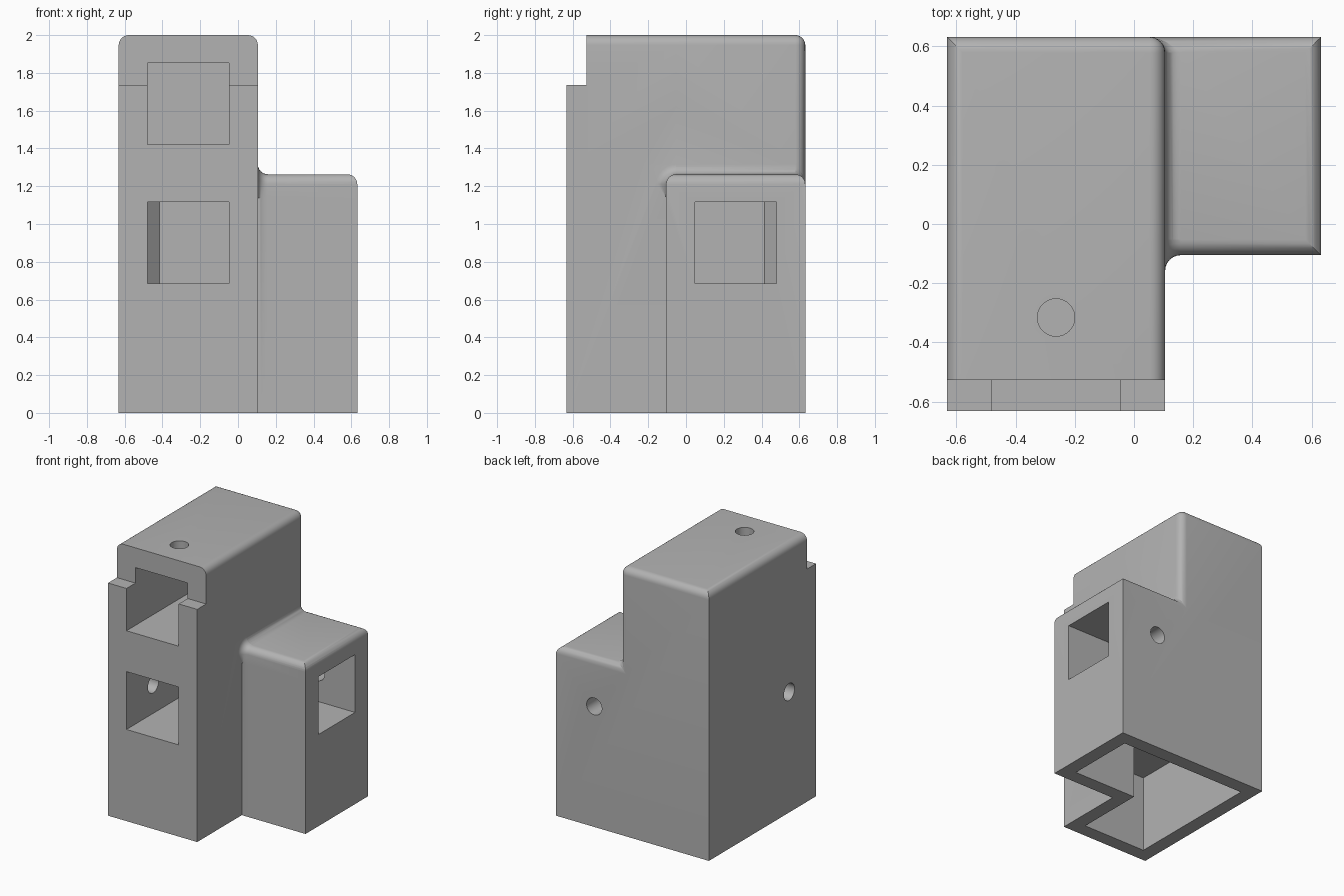
import bpy, bmesh, math
from mathutils import Matrix, Vector

old = bpy.data.objects.get("Cube")
if old:
    bpy.data.objects.remove(old, do_unlink=True)

U = 2 / 19            # module: the wall thickness
R = U / 2             # edge rounding
H = 6 * U             # half width and half depth
TOWER_X = U           # right-hand wall of the tower
BLOCK_Y = -U          # front wall of the side block
BLOCK_Z = 12 * U
SEG = 6

grey = bpy.data.materials.new("plain grey")
grey.use_nodes = True
colour = (0.45, 0.45, 0.45, 1)
grey.diffuse_color = colour
grey.node_tree.nodes["Principled BSDF"].inputs["Base Color"].default_value = colour


def make_object(name, bm):
    bmesh.ops.recalc_face_normals(bm, faces=bm.faces)
    mesh = bpy.data.meshes.new(name)
    bm.to_mesh(mesh)
    bm.free()
    mesh.materials.append(grey)
    obj = bpy.data.objects.new(name, mesh)
    bpy.context.collection.objects.link(obj)
    return obj


def loft(rings):
    """Closed solid through rings of equal point count."""
    bm = bmesh.new()
    loops = [[bm.verts.new(p) for p in ring] for ring in rings]
    n = len(loops[0])
    for a, b in zip(loops, loops[1:]):
        for i in range(n):
            j = (i + 1) % n
            bm.faces.new((a[i], a[j], b[j], b[i]))
    bm.faces.new(loops[0])
    bm.faces.new(loops[-1])
    return bm


def prism(points, z0, z1):
    return loft([[(x, y, z) for x, y in points] for z in (z0, z1)])


def box(x0, x1, y0, y1, z0, z1):
    return prism([(x0, y0), (x1, y0), (x1, y1), (x0, y1)], z0, z1)


def drill(start, end):
    start, end = Vector(start), Vector(end)
    axis = end - start
    turn = axis.to_track_quat("Z", "Y").to_matrix().to_4x4()
    bm = bmesh.new()
    bmesh.ops.create_cone(bm, cap_ends=True, segments=32, radius1=0.6 * U,
                          radius2=0.6 * U, depth=axis.length,
                          matrix=Matrix.Translation((start + end) / 2) @ turn)
    return bm


# Stepped body, rounded along the top, the back step and its inner corner
step = [(-H, 0), (H, 0), (H, BLOCK_Z), (TOWER_X, BLOCK_Z), (TOWER_X, 2), (-H, 2)]
bm = loft([[(x, y, z) for x, z in step] for y in (-H, H)])
bmesh.ops.recalc_face_normals(bm, faces=bm.faces)
rounded = [e for e in bm.edges if all(v.co.z > 1.2 for v in e.verts)
           and any(v.co.y > 0 for v in e.verts)]
bmesh.ops.bevel(bm, geom=rounded, offset=R, segments=SEG, profile=0.5,
                affect="EDGES", clamp_overlap=False)
body = make_object("hollow_stepped_housing", bm)

# Front recess of the side block: rounded top edge flaring into the tower
rings = []
for k in range(SEG + 2):
    if k <= SEG:
        u = R * (1 - math.cos(math.pi / 2 * k / SEG))
        x = TOWER_X + u
        flare = R - math.sqrt(max(0, R * R - (R - u) ** 2))
    else:
        x, flare = H + U, 0
    arc = [(BLOCK_Y + R - (R + flare) * math.cos(t), BLOCK_Z - R + (R + flare) * math.sin(t))
           for t in (math.pi / 2 * i / SEG for i in range(SEG + 1))]
    outline = [(-H - U, -U), (BLOCK_Y, -U), (BLOCK_Y, BLOCK_Z - 2.4 * R)] + arc
    outline += [(BLOCK_Y + R, 2 + U), (-H - U, 2 + U)]
    rings.append([(x, y, z) for y, z in outline])

# Square channels and the open underside
lo, hi = 0.45 * U, 4.55 * U
ch = 0.6 * U
bend = [(-hi, -H - U), (-lo, -H - U), (-lo, lo), (H + U, lo),
        (H + U, hi), (ch - hi, hi), (-hi, hi - ch)]
inner = H - U
hollow = [(-inner, -inner), (0, -inner), (0, 0), (inner, 0), (inner, inner), (-inner, inner)]
mid = (lo + hi) / 2
mid_z = 8.55 * U

cutters = {
    "corner_cutter": loft(rings),
    "front_step_cutter": box(-H - U, H, -H - U, -5 * U, 16.5 * U, 2 + U),
    "underside_cutter": prism(hollow, -U, 5.5 * U),
    "bent_channel_cutter": prism(bend, 6.5 * U, 10.6 * U),
    "upper_channel_cutter": box(-hi, -lo, -H - U, hi, 13.5 * U, 17.6 * U),
    "top_hole_cutter": drill((-mid, -3 * U, 16 * U), (-mid, -3 * U, 2 + U)),
    "side_hole_cutter": drill((-mid, -3 * U, mid_z), (-H - U, -3 * U, mid_z)),
    "back_hole_cutter": drill((3 * U, mid, mid_z), (3 * U, H + U, mid_z)),
}

bpy.ops.object.select_all(action="DESELECT")
body.select_set(True)
bpy.context.view_layer.objects.active = body
for name, bm in cutters.items():
    cutter = make_object(name, bm)
    cutter.hide_render = True
    mod = body.modifiers.new(name, "BOOLEAN")
    mod.operation = "DIFFERENCE"
    mod.solver = "EXACT"
    mod.object = cutter
    bpy.ops.object.modifier_apply(modifier=mod.name)
    bpy.data.objects.remove(cutter, do_unlink=True)

# Smooth rounds, crisp edges
bpy.ops.object.shade_smooth_by_angle(angle=math.radians(30))
